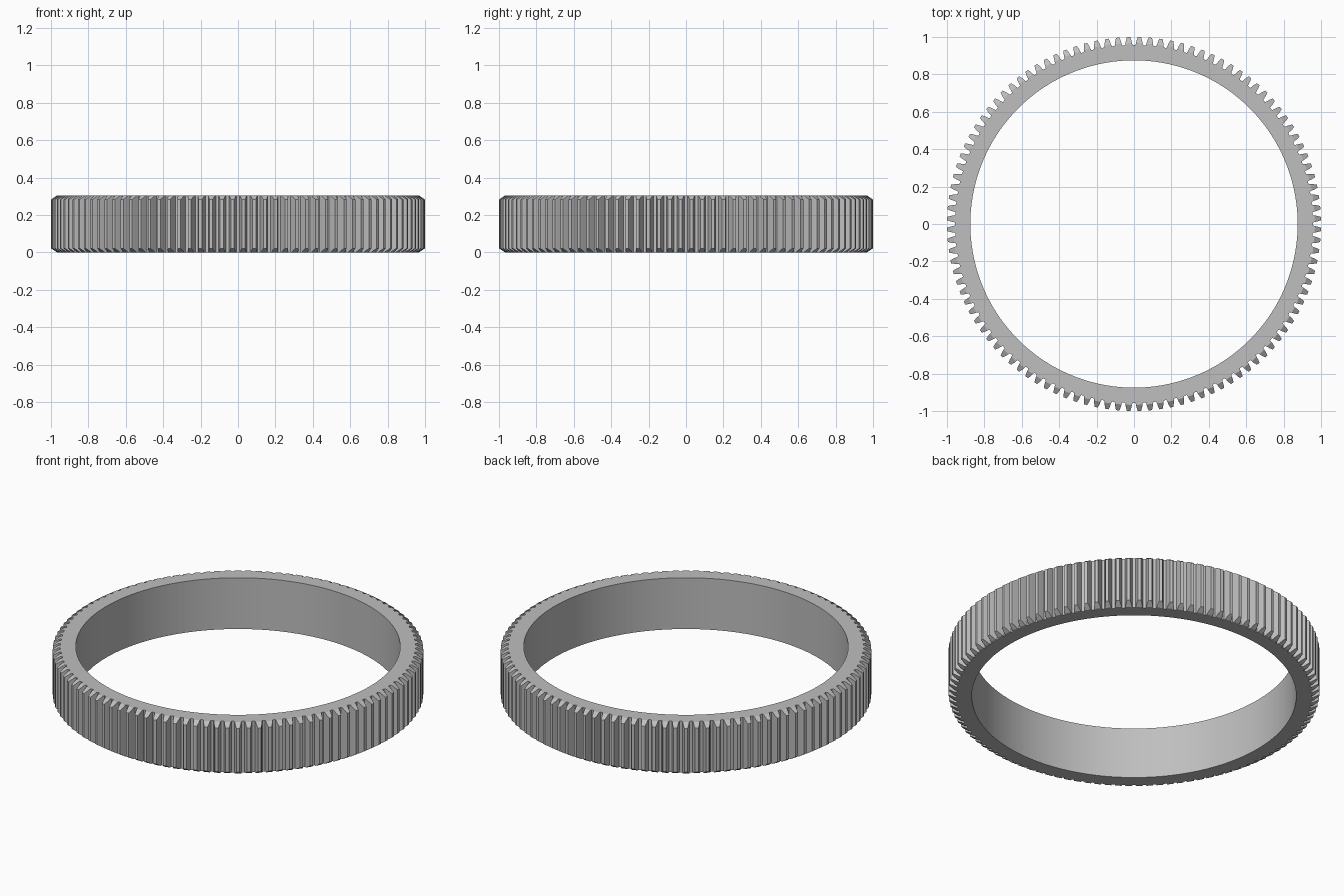
import bpy, bmesh, math

cube = bpy.data.objects.get("Cube")
if cube:
    bpy.data.objects.remove(cube, do_unlink=True)

TEETH = 108
HEIGHT = 0.305
BORE, ROOT, BEVEL_START, PITCH, TIP = 0.875, 0.957, 0.967, 0.983, 1.0
BEVEL_HEIGHT = 0.022
STEP = 2 * math.pi / TEETH

# Half of one tooth: radius and half width as a share of the tooth spacing
FLANK = [(ROOT, 0.36), (BEVEL_START, 0.31), (PITCH, 0.25), (TIP, 0.15)]
TOOTH = [(r, -w) for r, w in FLANK] + [(r, w) for r, w in reversed(FLANK)]

steel = bpy.data.materials.new("grey steel")
steel.use_nodes = True
colour = (0.52, 0.52, 0.52, 1)
steel.diffuse_color = colour
steel.node_tree.nodes["Principled BSDF"].inputs["Base Color"].default_value = colour

bm = bmesh.new()


def post(radius, angle):
    """A bottom and top vertex, lowered towards the tip by the tooth bevel."""
    drop = max(0, (radius - BEVEL_START) / (TIP - BEVEL_START)) * BEVEL_HEIGHT
    x, y = radius * math.cos(angle), radius * math.sin(angle)
    return [bm.verts.new((x, y, z)) for z in (drop, HEIGHT - drop)]


def wall(a, b):
    bm.faces.new((a[0], b[0], b[1], a[1]))


def caps(posts):
    bm.faces.new([p[1] for p in posts])
    bm.faces.new([p[0] for p in reversed(posts)])


# Tooth outlines and bore, with a tooth gap centred on each axis
teeth = [[post(r, (i + 0.5 + w) * STEP) for r, w in TOOTH] for i in range(TEETH)]
bore = [[post(BORE, (i + 0.5 + w) * STEP) for w in (-0.36, 0.36)] for i in range(TEETH)]

for i in range(TEETH):
    t, b = teeth[i], bore[i]
    t_next, b_next = teeth[(i + 1) % TEETH], bore[(i + 1) % TEETH]
    # Flanks, tip and root of the tooth
    for p, q in zip(t, t[1:] + t_next[:1]):
        wall(p, q)
    # Bore wall
    wall(b[1], b[0])
    wall(b_next[0], b[1])
    # Flat rim, tooth base and bevelled tooth end
    caps([b[0], t[0], t[-1], b[1]])
    caps([b[1], t[-1], t_next[0], b_next[0]])
    caps([t[0], t[1], t[-2], t[-1]])
    caps([t[1], t[2], t[-3], t[-2]])
    caps([t[2], t[3], t[-4], t[-3]])

bmesh.ops.recalc_face_normals(bm, faces=bm.faces)
mesh = bpy.data.meshes.new("gear_ring")
bm.to_mesh(mesh)
bm.free()
mesh.materials.append(steel)
ring = bpy.data.objects.new("gear_ring", mesh)
bpy.context.collection.objects.link(ring)

# Smooth bore with crisp tooth edges
bpy.ops.object.select_all(action="DESELECT")
ring.select_set(True)
bpy.context.view_layer.objects.active = ring
bpy.ops.object.shade_smooth_by_angle(angle=math.radians(20))
